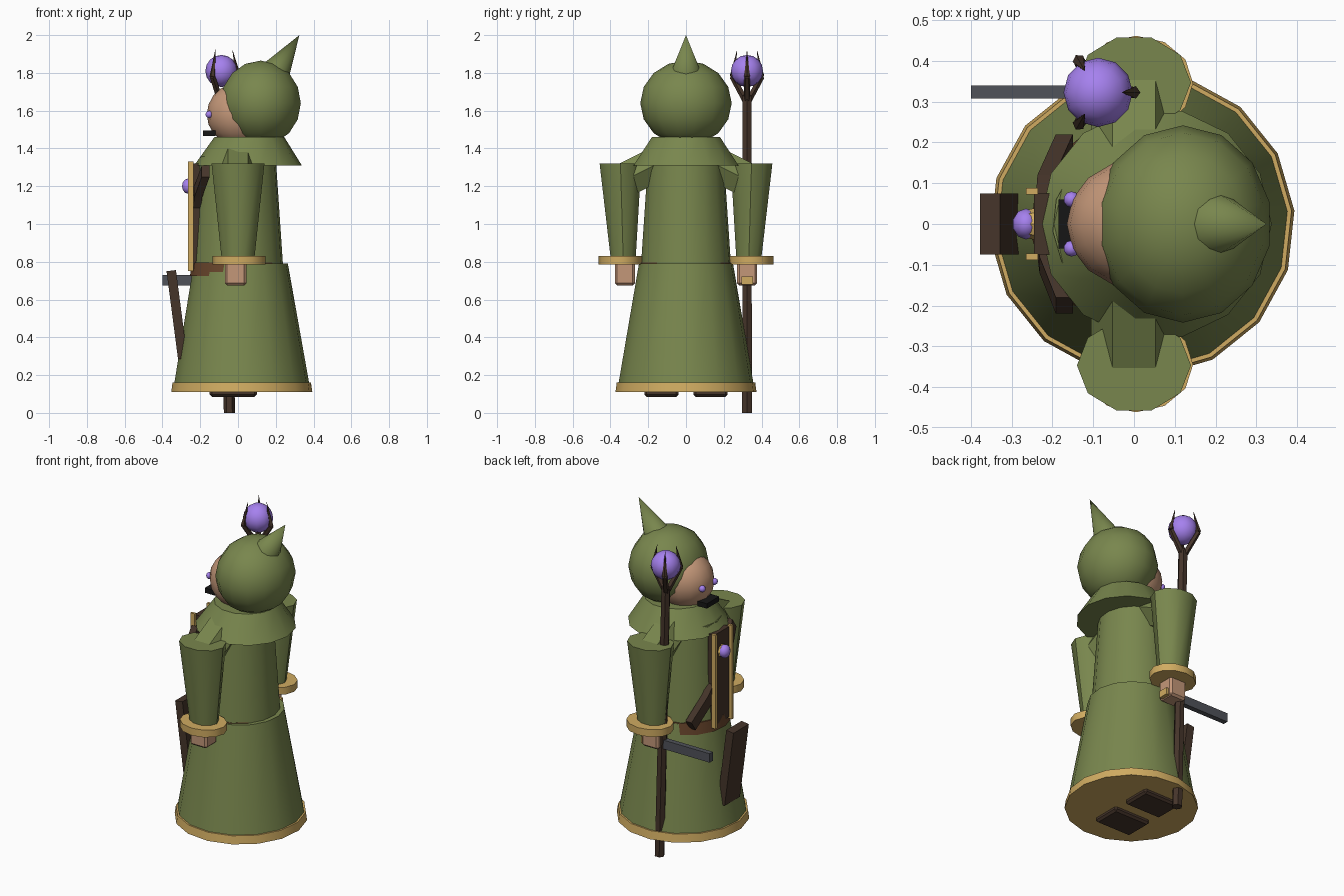
import bpy, bmesh, math
from mathutils import Vector, Matrix

if "Cube" in bpy.data.objects:
    bpy.data.objects.remove(bpy.data.objects["Cube"])


def material(name, rgb):
    m = bpy.data.materials.new(name)
    m.diffuse_color = (*rgb, 1)
    m.use_nodes = True
    m.node_tree.nodes["Principled BSDF"].inputs["Base Color"].default_value = m.diffuse_color
    return m


GREEN = material("green_cloth", (0.19, 0.24, 0.075))
GOLD = material("gold_trim", (0.63, 0.41, 0.12))
SKIN = material("skin", (0.55, 0.31, 0.19))
PURPLE = material("purple_crystal", (0.38, 0.22, 0.86))
DARK = material("dark_leather", (0.06, 0.035, 0.023))
BROWN = material("brown_leather", (0.14, 0.06, 0.025))
STEEL = material("steel", (0.08, 0.085, 0.1))
BLACK = material("black", (0.008, 0.008, 0.008))


def finish(name, bm, mat, smooth=0):
    bmesh.ops.recalc_face_normals(bm, faces=bm.faces)
    me = bpy.data.meshes.new(name)
    bm.to_mesh(me)
    bm.free()
    me.materials.append(mat)
    ob = bpy.data.objects.new(name, me)
    bpy.context.collection.objects.link(ob)
    if smooth:
        bpy.ops.object.select_all(action='DESELECT')
        ob.select_set(True)
        bpy.context.view_layer.objects.active = ob
        bpy.ops.object.shade_smooth_by_angle(angle=math.radians(smooth))
    return ob


def loft(name, rings, sides, mat, turn=0.0, smooth=40):
    """Capped stack of horizontal elliptical rings: (x, y, z, rx, ry)."""
    bm = bmesh.new()
    loops = []
    for x, y, z, rx, ry in rings:
        angs = [2 * math.pi * i / sides + turn for i in range(sides)]
        loops.append([bm.verts.new((x + rx * math.cos(a), y + ry * math.sin(a), z)) for a in angs])
    for a, b in zip(loops, loops[1:]):
        for i in range(sides):
            j = (i + 1) % sides
            bm.faces.new((a[i], a[j], b[j], b[i]))
    bm.faces.new(loops[0])
    bm.faces.new(loops[-1])
    return finish(name, bm, mat, smooth)


def ball(name, loc, scale, mat, u=12, v=8):
    bm = bmesh.new()
    bmesh.ops.create_uvsphere(bm, u_segments=u, v_segments=v, radius=1,
                              matrix=Matrix.LocRotScale(Vector(loc), None, Vector(scale)))
    return finish(name, bm, mat, 60)


def box(name, lo, hi, mat, bevel=0.0, tilt=0.0):
    lo, hi = Vector(lo), Vector(hi)
    bm = bmesh.new()
    rot = Matrix.Rotation(tilt, 3, 'Y').to_quaternion()
    bmesh.ops.create_cube(bm, size=1, matrix=Matrix.LocRotScale((lo + hi) / 2, rot, hi - lo))
    if bevel:
        bmesh.ops.bevel(bm, geom=bm.edges[:], offset=bevel, segments=1, affect='EDGES')
    return finish(name, bm, mat)


def rod(name, p, q, r1, r2, sides, mat, turn=0.0, smooth=0):
    """Tapered rod from p to q."""
    p, q = Vector(p), Vector(q)
    d = q - p
    rot = d.to_track_quat('Z', 'Y') @ Matrix.Rotation(turn, 3, 'Z').to_quaternion()
    bm = bmesh.new()
    bmesh.ops.create_cone(bm, cap_ends=True, segments=sides, radius1=r1, radius2=r2, depth=d.length,
                          matrix=Matrix.LocRotScale((p + q) / 2, rot, None))
    return finish(name, bm, mat, smooth)


# Robe
t = math.radians(5)
loft("robe_skirt", [(0.02, 0, 0.13, 0.363, 0.363), (0.015, 0, 0.79, 0.25, 0.25)], 16, GREEN, t)
loft("robe_hem", [(0.02, 0, 0.11, 0.375, 0.375), (0.02, 0, 0.16, 0.368, 0.368)], 16, GOLD, t)
loft("robe_torso", [(0, 0, 0.77, 0.24, 0.24), (0, 0, 1.36, 0.2, 0.2)], 16, GREEN, t)
loft("belt", [(-0.005, 0, 0.725, 0.25, 0.25), (-0.005, 0, 0.795, 0.242, 0.242)], 16, BROWN, t)
loft("shoulder_cape", [(0.053, 0, 1.31, 0.285, 0.285), (0.06, 0, 1.46, 0.185, 0.185)], 14, GREEN)

# Hood and face
ball("hood", (0.12, 0, 1.64), (0.218, 0.242, 0.225), GREEN, 14, 8)
rod("hood_tip", (0.19, 0, 1.79), (0.325, 0, 2.0), 0.085, 0.0, 12, GREEN, smooth=50)
ball("face", (0.015, 0, 1.58), (0.18, 0.16, 0.17), SKIN, 16, 10)
box("mouth", (-0.185, -0.06, 1.465), (-0.12, 0.06, 1.495), BLACK)

# Arms, eyes and feet, both sides
for s, side in ((-1, "right"), (1, "left")):
    ball(side + "_eye", (-0.153, s * 0.06, 1.58), (0.02, 0.02, 0.02), PURPLE, 10, 6)
    rod(side + "_shoulder", (0, s * 0.15, 1.32), (0, s * 0.36, 1.215), 0.105, 0.105, 6, GREEN, math.pi / 6)
    loft(side + "_sleeve", [(0, s * 0.332, 0.8, 0.085, 0.068), (0, s * 0.347, 1.32, 0.14, 0.116)],
         10, GREEN)
    loft(side + "_cuff", [(0.005, s * 0.345, 0.785, 0.14, 0.117), (0.005, s * 0.345, 0.83, 0.14, 0.117)],
         12, GOLD)
    box(side + "_hand", (-0.07, s * 0.323 - 0.053, 0.675), (0.045, s * 0.323 + 0.053, 0.81), SKIN, 0.012)
    box(side + "_boot", (-0.15, s * 0.13 - 0.09, 0.085), (0.1, s * 0.13 + 0.09, 0.14), DARK, 0.012)
    box(side + "_front_trim", (-0.265, s * 0.08 - 0.008, 0.75), (-0.235, s * 0.08 + 0.008, 1.33), GOLD)

# Chest panel, brooch and hanging front panel
box("chest_panel", (-0.245, -0.075, 0.76), (-0.205, 0.075, 1.32), DARK)
rod("brooch_setting", (-0.24, 0, 1.2), (-0.26, 0, 1.2), 0.04, 0.035, 8, GOLD)
ball("brooch_gem", (-0.265, 0, 1.2), (0.033, 0.038, 0.04), PURPLE, 10, 6)
box("hanging_panel", (-0.348, -0.075, 0.285), (-0.298, 0.075, 0.755), DARK, tilt=-0.13)

# Diagonal chest strap following the torso
bm = bmesh.new()
prev = None
first = None
for x, y, z in ((-0.18, 0.2, 0.79), (-0.225, 0.1, 0.93), (-0.232, 0, 1.05),
                (-0.22, -0.1, 1.17), (-0.18, -0.2, 1.28)):
    ring = [bm.verts.new((x + dx, y + w * 0.02, z + w * 0.03))
            for dx, w in ((-0.012, -1), (-0.012, 1), (0.03, 1), (0.03, -1))]
    if prev:
        for i in range(4):
            j = (i + 1) % 4
            bm.faces.new((prev[i], prev[j], ring[j], ring[i]))
    first = first or ring
    prev = ring
bm.faces.new(first)
bm.faces.new(prev)
finish("chest_strap", bm, DARK)

# Staff with three claws around an orb
top = Vector((-0.09, 0.323, 0))
rod("staff_shaft", (-0.045, 0.323, 0), (-0.088, 0.323, 1.68), 0.03, 0.027, 6, DARK)
ball("staff_orb", (-0.088, 0.323, 1.81), (0.085, 0.085, 0.085), PURPLE, 12, 8)
for k in range(3):
    d = Vector((math.cos(k * 2 * math.pi / 3), math.sin(k * 2 * math.pi / 3), 0))
    elbow = top + d * 0.09 + Vector((0, 0, 1.78))
    rod(f"claw_base_{k + 1}", top + Vector((0, 0, 1.64)), elbow, 0.018, 0.015, 5, DARK)
    rod(f"claw_tip_{k + 1}", elbow, top + d * 0.06 + Vector((0, 0, 1.925)), 0.016, 0.0, 5, DARK)

# Short blade held with the staff
box("blade", (-0.4, 0.308, 0.675), (-0.05, 0.34, 0.73), STEEL)
box("blade_pommel", (0.03, 0.295, 0.68), (0.06, 0.355, 0.722), GOLD)
